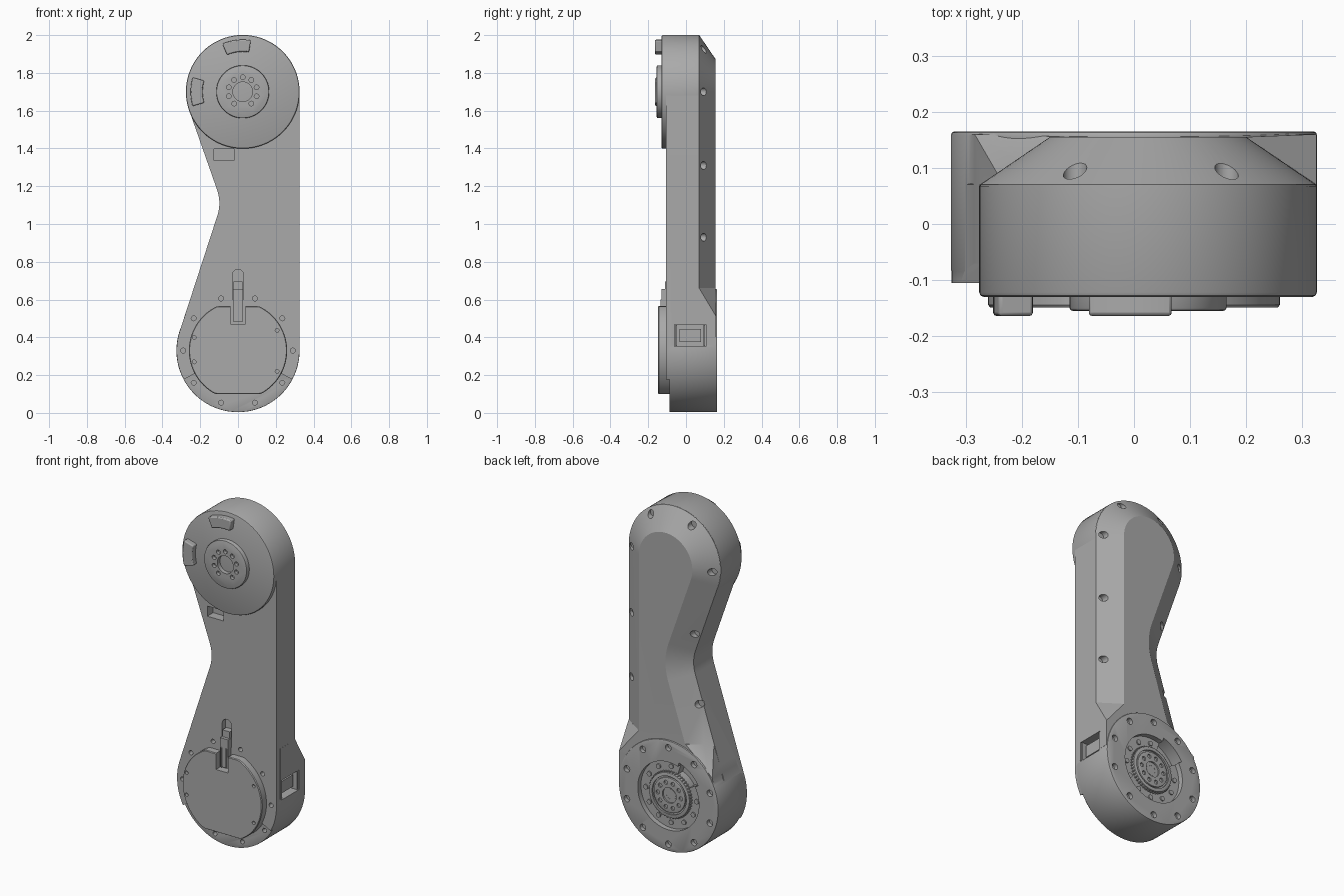
import bpy, bmesh
from math import sin, cos, pi, radians

if "Cube" in bpy.data.objects:
    bpy.data.objects.remove(bpy.data.objects["Cube"])

GREY = (0.40, 0.40, 0.40, 1)
mat = bpy.data.materials.new("plain grey")
mat.use_nodes = True
mat.diffuse_color = GREY
bsdf = mat.node_tree.nodes["Principled BSDF"]
bsdf.inputs["Base Color"].default_value = GREY
bsdf.inputs["Roughness"].default_value = 0.6

LOW = (0, 0.33)       # lower joint centre in x, z
TOP = (0.025, 1.70)   # upper joint centre in x, z


def finish(name, bm):
    bmesh.ops.recalc_face_normals(bm, faces=bm.faces)
    me = bpy.data.meshes.new(name)
    bm.to_mesh(me)
    bm.free()
    me.materials.append(mat)
    ob = bpy.data.objects.new(name, me)
    bpy.context.collection.objects.link(ob)
    return ob


def loft(name, rings):
    """Skin rings of equal length and close both ends."""
    bm = bmesh.new()
    vs = [[bm.verts.new(p) for p in ring] for ring in rings]
    n = len(vs[0])
    for a, b in zip(vs, vs[1:]):
        for i in range(n):
            j = (i + 1) % n
            bm.faces.new((a[i], a[j], b[j], b[i]))
    bm.faces.new(vs[0])
    bm.faces.new(vs[-1])
    return finish(name, bm)


def slab(name, pts, y0, y1):
    return loft(name, [[(x, y, z) for x, z in pts] for y in (y0, y1)])


def arc(c, r, a0, a1, n):
    return [(c[0] + r * cos(radians(a0 + (a1 - a0) * i / n)),
             c[1] + r * sin(radians(a0 + (a1 - a0) * i / n))) for i in range(n + 1)]


def disc(name, c, r, y0, y1, n=96, soft0=0.0, soft1=0.0):
    """Round plate along y with optional softened rims."""
    prof = []
    if soft0:
        prof += [(r - soft0, y0), (r - soft0 * 0.3, y0 + soft0 * 0.3), (r, y0 + soft0)]
    else:
        prof.append((r, y0))
    if soft1:
        prof += [(r, y1 - soft1), (r - soft1 * 0.3, y1 - soft1 * 0.3), (r - soft1, y1)]
    else:
        prof.append((r, y1))
    return loft(name, [[(x, y, z) for x, z in arc(c, q, 0, 360, n)[:-1]] for q, y in prof])


def box(name, x0, x1, y0, y1, z0, z1):
    return slab(name, [(x0, z0), (x1, z0), (x1, z1), (x0, z1)], y0, y1)


def sector(name, c, r0, r1, a0, a1, y0, y1):
    return slab(name, arc(c, r0, a0, a1, 10) + arc(c, r1, a1, a0, 10), y0, y1)


def combine(ob, others, op="DIFFERENCE"):
    for other in others:
        m = ob.modifiers.new("bool", "BOOLEAN")
        m.operation, m.solver, m.object = op, "EXACT", other
        bpy.context.view_layer.objects.active = ob
        bpy.ops.object.modifier_apply(modifier=m.name)
        bpy.data.objects.remove(other)


def ring_holes(c, r, angles, size, y0, y1):
    return [disc("hole", arc(c, r, a, a, 1)[0], size, y0, y1, 16) for a in angles]


def outline(inset):
    """Waisted side profile of the arm, offset inward."""
    pts = arc(LOW, 0.325 - inset, 162.1, 360, 48)
    pts += arc(TOP, 0.30 - inset, 0, 199.2, 56)
    p0, p1, p2 = (-0.112, 1.185), (-0.087, 1.115), (-0.109, 1.045)
    for i in range(9):
        t = i / 8
        x, z = [(1 - t) ** 2 * a + 2 * t * (1 - t) * b + t * t * c for a, b, c in zip(p0, p1, p2)]
        ang = radians(19.2 - 37.1 * t)
        pts.append((x + inset * cos(ang), z + inset * sin(ang)))
    return pts


# Arm shell with wide chamfer on the back
arm = loft("arm_shell", [[(x, y, z) for x, z in outline(i)]
           for i, y in ((0, -0.105), (0, 0.07), (0.125, 0.155))])
# Lower front lip steps back
wedge = [LOW, (-0.6, 0.01), (-0.6, -0.2), (0.6, -0.2), (0.6, 0.01)]
combine(arm, [slab("step", wedge, -0.2, -0.087)])

# Flare from the chamfered section to the full-depth joint housing
bm = bmesh.new()
for z, xl, cut in ((0.66, -0.232, 1), (0.51, -0.284, 0), (0.36, -0.31, 0)):
    section = [(xl, -0.07), (0.3255, -0.07), (0.3255, 0.07), (xl, 0.07)]
    section += [(0.20, 0.155), (xl + 0.125, 0.155)] if cut else [(0.3255, 0.16), (xl, 0.16)]
    for x, y in section:
        bm.verts.new((x, y, z))
bmesh.ops.convex_hull(bm, input=bm.verts)
flare = finish("flare", bm)
drum = disc("drum", LOW, 0.326, -0.088, 0.165, 128, 0.006, 0.006)
combine(arm, [flare, drum], "UNION")

# Screw holes on front and back of the lower joint
tenths = range(0, 360, 36)
cuts = ring_holes(LOW, 0.29, tenths, 0.013, -0.2, -0.06)
cuts += ring_holes(LOW, 0.285, [a + 18 for a in tenths], 0.019, 0.14, 0.2)
# Screw pockets along the back chamfer
for x, z in ((0.165, 1.925), (-0.105, 1.93), (-0.238, 1.69), (-0.12, 1.29),
             (-0.145, 0.88), (0.291, 1.70), (0.291, 1.31), (0.291, 0.93)):
    cuts.append(disc("pocket", (x, z), 0.021, 0.06, 0.2, 24))
# Front window, cable groove, side port and output recess
cuts.append(box("window", -0.127, -0.022, -0.2, -0.05, 1.336, 1.396))
groove = [(-0.03, 0.60), (0.03, 0.60)] + arc((0, 0.73), 0.03, 0, 180, 12)
cuts.append(slab("groove", groove, -0.2, -0.075))
cuts.append(box("port", 0.27, 0.4, -0.06, 0.105, 0.352, 0.468))
cuts.append(disc("recess", LOW, 0.20, 0.135, 0.2))
cuts.append(sector("notch", LOW, 0.135, 0.225, 108, 150, 0.09, 0.2))
combine(arm, cuts)

# Connector inside the side port
box("port_connector", 0.26, 0.305, -0.035, 0.08, 0.375, 0.445)
for y in (-0.055, 0.092):
    box("port_rail", 0.26, 0.322, y, y + 0.008, 0.355, 0.465)

# Output flange in the back recess
flange = disc("output_flange", LOW, 0.132, 0.10, 0.157, 96, 0, 0.004)
combine(flange, [disc("dish", LOW, 0.112, 0.147, 0.2)])
hub = disc("output_hub", LOW, 0.103, 0.11, 0.156, 96, 0, 0.003)
combine(hub, ring_holes(LOW, 0.075, tenths, 0.012, 0.125, 0.2)
        + [disc("bore", LOW, 0.045, 0.12, 0.2, 48)])
inner = disc("hub_sleeve", LOW, 0.036, 0.11, 0.148, 48)
combine(inner, [disc("bore", LOW, 0.024, 0.12, 0.2, 32)])
for k, (x, z) in enumerate(arc(LOW, 0.166, 0, 360, 12)[:-1]):
    if k not in (4, 5):
        disc("recess_screw", (x, z), 0.014, 0.12, 0.142, 16)
# Fine teeth around the flange
for x, z in arc(LOW, 0.134, 0, 360, 48)[:-1]:
    disc("flange_tooth", (x, z), 0.004, 0.13, 0.152, 6)

# Front cover, trimmed flat above and below
cover_pts = [(x, min(max(z, 0.10), 0.565)) for x, z in arc(LOW, 0.26, 0, 360, 96)[:-1]]
small_pts = [(x * 0.985, LOW[1] + (z - LOW[1]) * 0.985) for x, z in cover_pts]
cover = loft("front_cover", [[(x, y, z) for x, z in p] for p, y in
             ((small_pts, -0.149), (cover_pts, -0.144), (cover_pts, -0.08))])
cover_cuts = [box("slot", -0.04, 0.04, -0.2, -0.10, 0.47, 0.62)]
for x, z in ((0.207, 0.437), (0.207, 0.22), (-0.232, 0.40), (-0.232, 0.27)):
    cover_cuts.append(disc("pin", (x, z), 0.01, -0.2, -0.13, 12))
combine(cover, cover_cuts)

# Cable plug in the cover slot
box("plug", -0.027, 0.027, -0.13, -0.07, 0.485, 0.655)
for x in (-0.02, 0.012):
    box("plug_rib", x, x + 0.008, -0.136, -0.12, 0.485, 0.60)
box("plug_neck", -0.024, 0.024, -0.112, -0.07, 0.655, 0.695)

# Upper joint drum, hub and stop blocks
disc("upper_drum", TOP, 0.3008, -0.13, 0.068, 128, 0.008)
upper = disc("upper_hub", TOP, 0.14, -0.155, -0.11, 96, 0.006)
combine(upper, ring_holes(TOP, 0.077, [90 + 36 * k for k in range(-4, 5)], 0.0125, -0.2, -0.135)
        + [disc("bore", TOP, 0.052, -0.2, -0.125, 48)])
for mid in (97, 180):
    stop = sector("stop_block", TOP, 0.212, 0.276, mid - 16, mid + 16, -0.164, -0.11)
    bev = stop.modifiers.new("bevel", "BEVEL")
    bev.width, bev.segments = 0.006, 2

# Smooth round walls, keep crisp edges
for ob in bpy.context.collection.objects:
    if ob.type == "MESH" and mat.name in ob.data.materials:
        bpy.ops.object.select_all(action="DESELECT")
        ob.select_set(True)
        bpy.context.view_layer.objects.active = ob
        bpy.ops.object.shade_smooth_by_angle(angle=radians(25))
